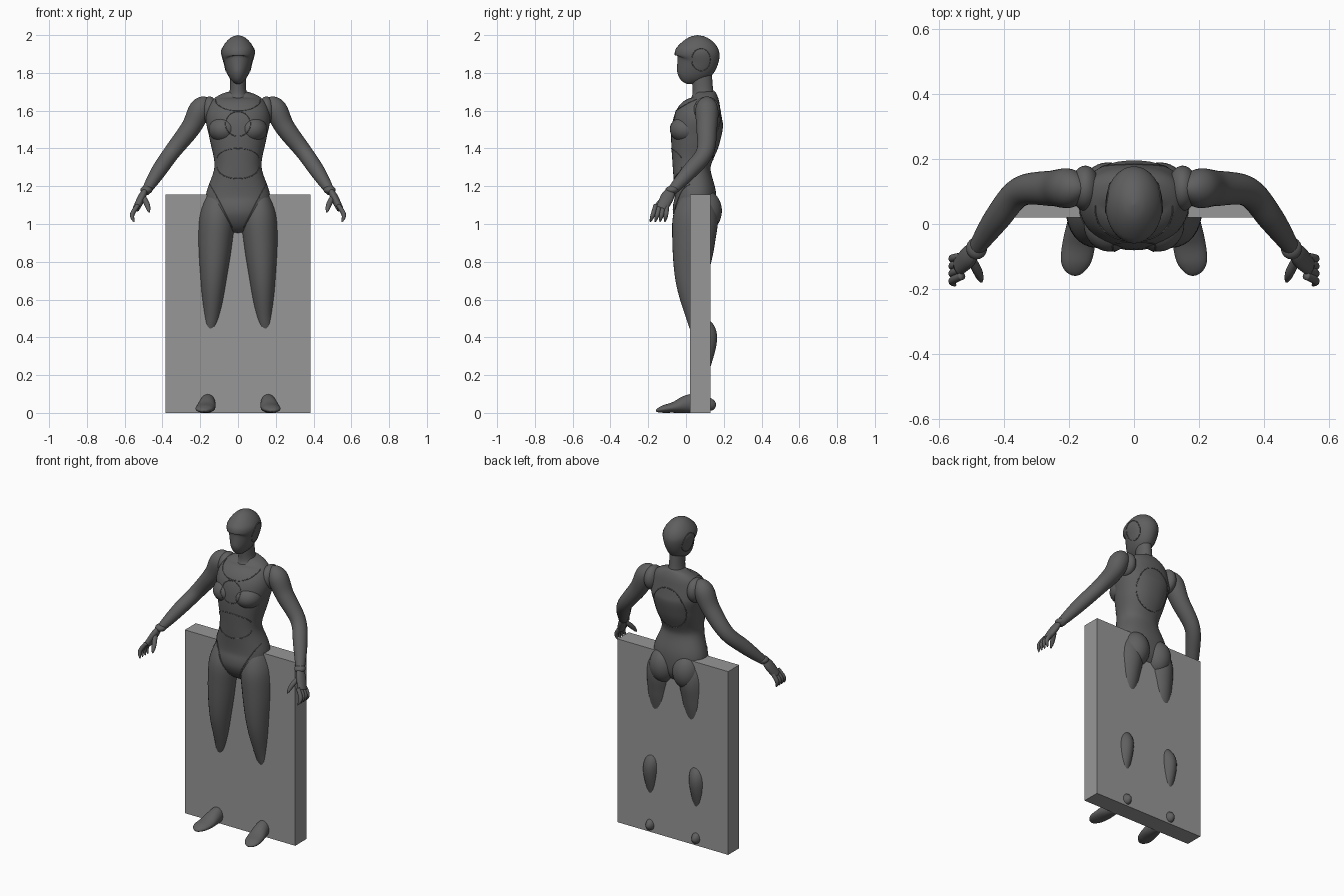
import bpy, bmesh, math
from mathutils import Vector, Matrix
from mathutils.bvhtree import BVHTree

default_cube = bpy.data.objects.get("Cube")
if default_cube:
    bpy.data.objects.remove(default_cube, do_unlink=True)


def make_material(name, value):
    material = bpy.data.materials.new(name)
    material.use_nodes = True
    colour = (value, value, value, 1)
    material.diffuse_color = colour
    shader = material.node_tree.nodes["Principled BSDF"]
    shader.inputs["Base Color"].default_value = colour
    return material


body_grey = make_material("dark grey", .115)
slab_grey = make_material("mid grey", .31)
across, forward = Vector((1, 0, 0)), Vector((0, 1, 0))


def finish(name, bm, material=body_grey, mirror=True, smooth=True):
    bmesh.ops.recalc_face_normals(bm, faces=bm.faces)
    mesh = bpy.data.meshes.new(name)
    bm.to_mesh(mesh)
    bm.free()
    mesh.materials.append(material)
    mesh.polygons.foreach_set("use_smooth", [smooth] * len(mesh.polygons))
    obj = bpy.data.objects.new(name, mesh)
    bpy.context.collection.objects.link(obj)
    if mirror:
        modifier = obj.modifiers.new("mirror", "MIRROR")
        modifier.use_mirror_merge = False
    return obj


def spline(points, steps):
    """Smooth curve through tuples of any length."""
    curve = []
    last = len(points) - 1
    for i in range(last):
        window = [points[max(i - 1, 0)], points[i], points[i + 1], points[min(i + 2, last)]]
        for step in range(steps):
            t = step / steps
            curve.append([b + t * ((c - a) + t * ((2 * a - 5 * b + 4 * c - d)
                          + t * (3 * b - a - 3 * c + d))) / 2 for a, b, c, d in zip(*window)])
    curve.append(list(points[-1]))
    return curve


def add_loft(bm, stations, ref=across, sides=32, steps=8, power=2):
    """Skin rings of (x, y, z, half width, half depth); squared radii round the ends."""
    curve = spline([(x, y, z, w * w, d * d) for x, y, z, w, d in stations], steps)
    centres = [Vector(point[:3]) for point in curve]
    last = len(curve) - 1
    rings = []
    for i, centre in enumerate(centres):
        tangent = (centres[min(i + 1, last)] - centres[max(i - 1, 0)]).normalized()
        side = (ref - tangent * ref.dot(tangent)).normalized()
        normal = tangent.cross(side)
        width, depth = [math.sqrt(max(square, 1e-6)) for square in curve[i][3:]]
        ring = []
        for k in range(sides):
            angle = math.tau * k / sides
            c, s = [math.copysign(abs(v) ** (2 / power), v)
                    for v in (math.cos(angle), math.sin(angle))]
            ring.append(bm.verts.new(centre + side * width * c + normal * depth * s))
        rings.append(ring)
    for lower, upper in zip(rings, rings[1:]):
        for k in range(sides):
            bm.faces.new((lower[k - 1], lower[k], upper[k], upper[k - 1]))
    bm.faces.new(rings[0])
    bm.faces.new(rings[-1])


def column(name, rows, **options):
    """Central part from rows of (z, y, half width, half depth)."""
    bm = bmesh.new()
    add_loft(bm, [(0, y, z, width, depth) for z, y, width, depth in rows], **options)
    return finish(name, bm, mirror=False)


def limb(name, rows, flatness=1, **options):
    """Mirrored part from rows of (x, y, z, half width)."""
    bm = bmesh.new()
    add_loft(bm, [(*row, row[3] * flatness) for row in rows], **options)
    return finish(name, bm)


def ellipsoid(name, centre, radii):
    bm = bmesh.new()
    placing = Matrix.Translation(centre) @ Matrix.Diagonal((*radii, 1))
    bmesh.ops.create_uvsphere(bm, u_segments=32, v_segments=20, radius=1, matrix=placing)
    return finish(name, bm)


# Slab around the legs
bm = bmesh.new()
placing = Matrix.Translation((0, .075, .5775)) @ Matrix.Diagonal((.77, .11, 1.155, 1))
bmesh.ops.create_cube(bm, size=1, matrix=placing)
finish("slab", bm, slab_grey, mirror=False, smooth=False)

# Head, neck and torso
head = column("head", [(1.755, -.02, 0, 0), (1.78, 0, .04, .06), (1.85, .05, .075, .11),
                       (1.92, .06, .087, .115), (2, .06, 0, 0)])
column("neck", [(1.65, .09, .07, .07), (1.7, .09, .045, .055), (1.82, .08, .042, .055)])
torso = column("torso", [(1.7, .1, .05, .05), (1.65, .1, .14, .08), (1.56, .07, .17, .13),
                         (1.45, .05, .15, .13), (1.3, .03, .125, .1), (1.15, .05, .17, .11),
                         (1.05, .04, .15, .11), (.95, .03, 0, 0)], sides=48, power=2.2)
bust = ellipsoid("bust", (.075, 0, 1.5), (.08, .085, .07))
glutes = ellipsoid("glutes", (.08, .1, 1.07), (.085, .09, .11))

# Legs and feet
legs = limb("legs", [(.11, .05, 1.2, 0), (.11, .05, 1.05, .093), (.12, .04, .9, .09),
                     (.13, .03, .7, .068), (.14, .06, .5, .045), (.16, .1, .4, .052),
                     (.16, .08, .2, .03), (.16, .08, .05, .03)], flatness=1.25)
foot_rows = [(.16, .15, .02, 0), (.16, .12, .04, .03), (.16, .03, .05, .04),
             (.17, -.06, .03, .05), (.18, -.12, .02, .045), (.18, -.16, .01, 0)]
bm = bmesh.new()
add_loft(bm, [(x, y, z, width, z if width else 0) for x, y, z, width in foot_rows])
finish("feet", bm)

# Arms and shoulder sockets
limb("arms", [(.16, .11, 1.67, 0), (.2, .11, 1.61, .06), (.25, .11, 1.51, .055),
              (.35, .1, 1.38, .046), (.42, .02, 1.28, .042), (.49, -.08, 1.17, .024)],
     flatness=.95, ref=forward)
ellipsoid("shoulder_sockets", (.15, .11, 1.6), (.045, .07, .075))
ellipsoid("wrist_cuffs", (.485, -.075, 1.18), (.032, .034, .022))

# Hands: palm, four fanned fingers and a thumb
limb("palms", [(.49, -.08, 1.18, .022), (.51, -.1, 1.14, .035), (.54, -.13, 1.08, .03)],
     flatness=.6, ref=forward)


def add_finger(bm, base, knuckle, tip, radius):
    rows = [(*base, radius), (*knuckle, radius), (*tip, 0)]
    add_loft(bm, [(*row, row[3]) for row in rows], ref=forward, sides=12)


bm = bmesh.new()
for finger in range(4):
    root = .02 * finger - .16
    reach = root - .03 + .006 * finger
    add_finger(bm, (.53, root, 1.1), (.56, (root + reach) / 2, 1.05), (.55, reach, 1.01), .012)
add_finger(bm, (.5, -.11, 1.14), (.48, -.15, 1.1), (.47, -.18, 1.06), .014)
finish("fingers", bm)


# Fine raised seams laid on the surface of the body
def surface_of(*objects):
    verts, faces = [], []
    for obj in objects:
        start = len(verts)
        verts += [vertex.co.copy() for vertex in obj.data.vertices]
        faces += [[start + i for i in polygon.vertices] for polygon in obj.data.polygons]
    return BVHTree.FromPolygons(verts, faces)


def add_seam(name, surface, path, axis=forward, steps=10):
    sideways = axis.cross(Vector((0, 0, 1)))
    sideways *= math.copysign(1, sideways.x + sideways.y)
    rows = []
    for u, z in spline(path, steps):
        hit = surface.ray_cast(sideways * u + Vector((0, 0, z)) - axis * 2, axis)[0]
        if hit:
            rows.append((*hit, .0025))
    limb(name, rows, ref=axis, sides=6, steps=1)


def arc(u, z, width, height, start, end):
    """Part of an ellipse, angles in turns."""
    angles = [math.tau * (start + (end - start) * i / 12) for i in range(13)]
    return [(u + width * math.cos(a), z + height * math.sin(a)) for a in angles]


trunk = surface_of(torso, bust, glutes, legs)
quarter = 1 / 4
add_seam("chest_ring", trunk, arc(0, 1.53, .066, .066, -quarter, quarter))
add_seam("rib_seams", trunk, arc(0, 1.35, .11, .05, 0, quarter))
add_seam("waist_seams", trunk, arc(0, 1.3, .11, .06, -quarter, 0))
add_seam("collar_seams", trunk, arc(0, 1.66, .12, .06, -quarter, 0))
add_seam("hip_seams", trunk, [(.15, 1.21), (.1, 1.12), (.03, .98)])
add_seam("back_seams", trunk, arc(0, 1.47, .11, .13, -quarter, quarter), -forward)
add_seam("ear_seams", surface_of(head), arc(.08, 1.87, .05, .06, 0, 1), -across)
